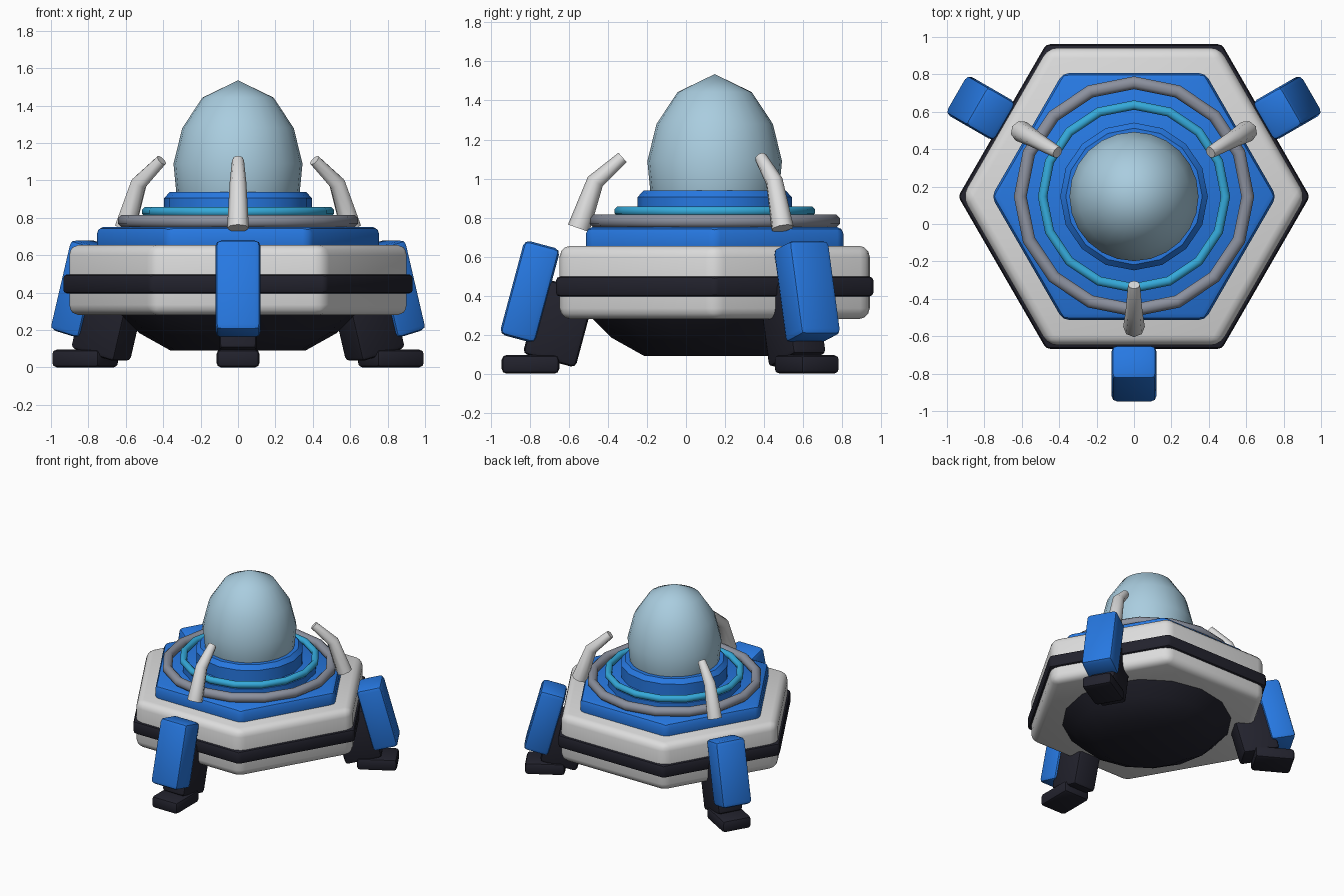
import bpy, bmesh, math
from mathutils import Matrix, Vector

old = bpy.data.objects.get("Cube")
if old:
    bpy.data.objects.remove(old, do_unlink=True)

CENTRE = Matrix.Translation((0, 0.147, 0))
ARMS = {"front": -90, "left": 30, "right": 150}


def material(name, *rgb):
    m = bpy.data.materials.new(name)
    m.use_nodes = True
    m.diffuse_color = (*rgb, 1)
    m.node_tree.nodes["Principled BSDF"].inputs["Base Color"].default_value = (*rgb, 1)
    return m


WHITE = material("shell white", 0.72, 0.72, 0.72)
BLUE = material("bright blue", 0.02, 0.19, 0.76)
CYAN = material("glow cyan", 0.035, 0.40, 0.70)
GREY = material("steel grey", 0.26, 0.28, 0.34)
GLASS = material("pale glass blue", 0.40, 0.61, 0.74)
DARK = material("charcoal", 0.016, 0.016, 0.026)


def finish(name, bm, mat, matrix=CENTRE, angle=40):
    bmesh.ops.recalc_face_normals(bm, faces=bm.faces)
    mesh = bpy.data.meshes.new(name)
    bm.to_mesh(mesh)
    bm.free()
    mesh.materials.append(mat)
    ob = bpy.data.objects.new(name, mesh)
    ob.matrix_world = matrix
    bpy.context.collection.objects.link(ob)
    bpy.ops.object.select_all(action='DESELECT')
    ob.select_set(True)
    bpy.context.view_layer.objects.active = ob
    bpy.ops.object.shade_smooth_by_angle(angle=math.radians(angle))
    return ob


def bevel_all(bm, width, segments):
    bmesh.ops.bevel(bm, geom=bm.edges[:], offset=width, segments=segments,
                    profile=0.5, affect='EDGES', clamp_overlap=True)


def hex_slab(name, radius, z0, z1, width, mat, segments=3):
    bm = bmesh.new()
    ring = [bm.verts.new((radius * math.cos(i * math.pi / 3),
                          radius * math.sin(i * math.pi / 3), z0)) for i in range(6)]
    base = bm.faces.new(ring)
    top = bmesh.ops.extrude_face_region(bm, geom=[base])["geom"]
    bmesh.ops.translate(bm, vec=(0, 0, z1 - z0),
                        verts=[v for v in top if isinstance(v, bmesh.types.BMVert)])
    if base.is_valid and len(bm.faces) < 8:
        bm.faces.new(ring) if not any(set(f.verts) == set(ring) for f in bm.faces) else None
    bevel_all(bm, width, segments)
    return finish(name, bm, mat)


def lathe(name, profile, sides, mat, closed=False, angle=40):
    """Spin (radius, height) points about the vertical axis."""
    bm = bmesh.new()
    pts = [bm.verts.new((r, 0, z)) for r, z in profile]
    edges = [bm.edges.new(p) for p in zip(pts, pts[1:])]
    if closed:
        edges.append(bm.edges.new((pts[-1], pts[0])))
    bmesh.ops.spin(bm, geom=pts + edges, cent=(0, 0, 0), axis=(0, 0, 1),
                   angle=math.tau, steps=sides, use_duplicate=False)
    bmesh.ops.remove_doubles(bm, verts=bm.verts[:], dist=0.0005)
    return finish(name, bm, mat, angle=angle)


def torus(name, radius, tube, z, mat):
    ring = [(radius + tube * math.cos(math.tau * (i + 0.5) / 8),
             z + tube * math.sin(math.tau * (i + 0.5) / 8)) for i in range(8)]
    return lathe(name, ring, 16, mat, closed=True, angle=50)


def arm_box(name, turn, radius, z, size, width, mat, tilt=0):
    """Bevelled box; local x points away from the body."""
    bm = bmesh.new()
    bmesh.ops.create_cube(bm, size=1)
    bmesh.ops.scale(bm, vec=size, verts=bm.verts[:])
    if width:
        bevel_all(bm, width, 2)
    m = (CENTRE @ Matrix.Rotation(math.radians(turn), 4, 'Z')
         @ Matrix.Translation((radius, 0, z))
         @ Matrix.Rotation(math.radians(-tilt), 4, 'Y'))
    return finish(name, bm, mat, m)


def horn(name, turn):
    """Tapered bent tube leaning in towards the dome."""
    path = [(0.697, 0.745, 0.058), (0.612, 0.985, 0.045), (0.472, 1.108, 0.032)]
    bm = bmesh.new()
    rings = []
    for i, (r, z, rad) in enumerate(path):
        a, b = path[max(i - 1, 0)], path[min(i + 1, 2)]
        d = Vector((b[0] - a[0], 0, b[1] - a[1])).normalized()
        side = Vector((0, 1, 0))
        out = side.cross(d)
        rings.append([bm.verts.new(Vector((r, 0, z)) + rad * (
            side * math.cos(k * math.tau / 8) + out * math.sin(k * math.tau / 8)))
            for k in range(8)])
    for lo, hi in zip(rings, rings[1:]):
        for k in range(8):
            n = (k + 1) % 8
            bm.faces.new((lo[k], lo[n], hi[n], hi[k]))
    bm.faces.new(rings[0])
    bm.faces.new(rings[-1])
    finish(name, bm, WHITE, CENTRE @ Matrix.Rotation(math.radians(turn), 4, 'Z'), 50)


# Hexagonal body
hex_slab("hull_shell", 0.918, 0.28, 0.655, 0.055, WHITE)
hex_slab("hull_band", 0.94, 0.395, 0.498, 0.022, DARK, 2)
hex_slab("upper_deck", 0.762, 0.60, 0.752, 0.035, BLUE, 2)

# Rounded underside with a flat bottom
lathe("underside", [(0, 0.09), (0.36, 0.09), (0.53, 0.185), (0.63, 0.285), (0.63, 0.32), (0, 0.32)],
      16, DARK)

# Stepped rings, collar and dome
lathe("ring_base", [(0, 0.74), (0.495, 0.74), (0.495, 0.80), (0.47, 0.81), (0, 0.81)], 16, BLUE)
torus("outer_ring", 0.608, 0.037, 0.782, GREY)
torus("inner_ring", 0.489, 0.027, 0.832, CYAN)
lathe("dome_collar", [(0.33, 0.80), (0.395, 0.80), (0.395, 0.905), (0.365, 0.938), (0.33, 0.938)],
      16, BLUE, closed=True)
lathe("dome", [(0, 0.80), (0.29, 0.80), (0.33, 0.935), (0.345, 1.09), (0.298, 1.28),
               (0.19, 1.443), (0, 1.535)], 24, GLASS, angle=60)

# Three legs and three horns
for side, turn in ARMS.items():
    arm_box(side + "_leg_strut", turn, 0.797, 0.26, (0.28, 0.2, 0.40), 0.025, DARK, 15)
    arm_box(side + "_leg_cover", turn, 0.947, 0.42, (0.19, 0.24, 0.50), 0.03, BLUE, 15)
    arm_box(side + "_leg_light", turn, 1.044, 0.378, (0.009, 0.06, 0.27), 0, CYAN, 15)
    arm_box(side + "_foot", turn, 0.944, 0.048, (0.295, 0.23, 0.096), 0.025, DARK)
    horn(side + "_horn", turn)
